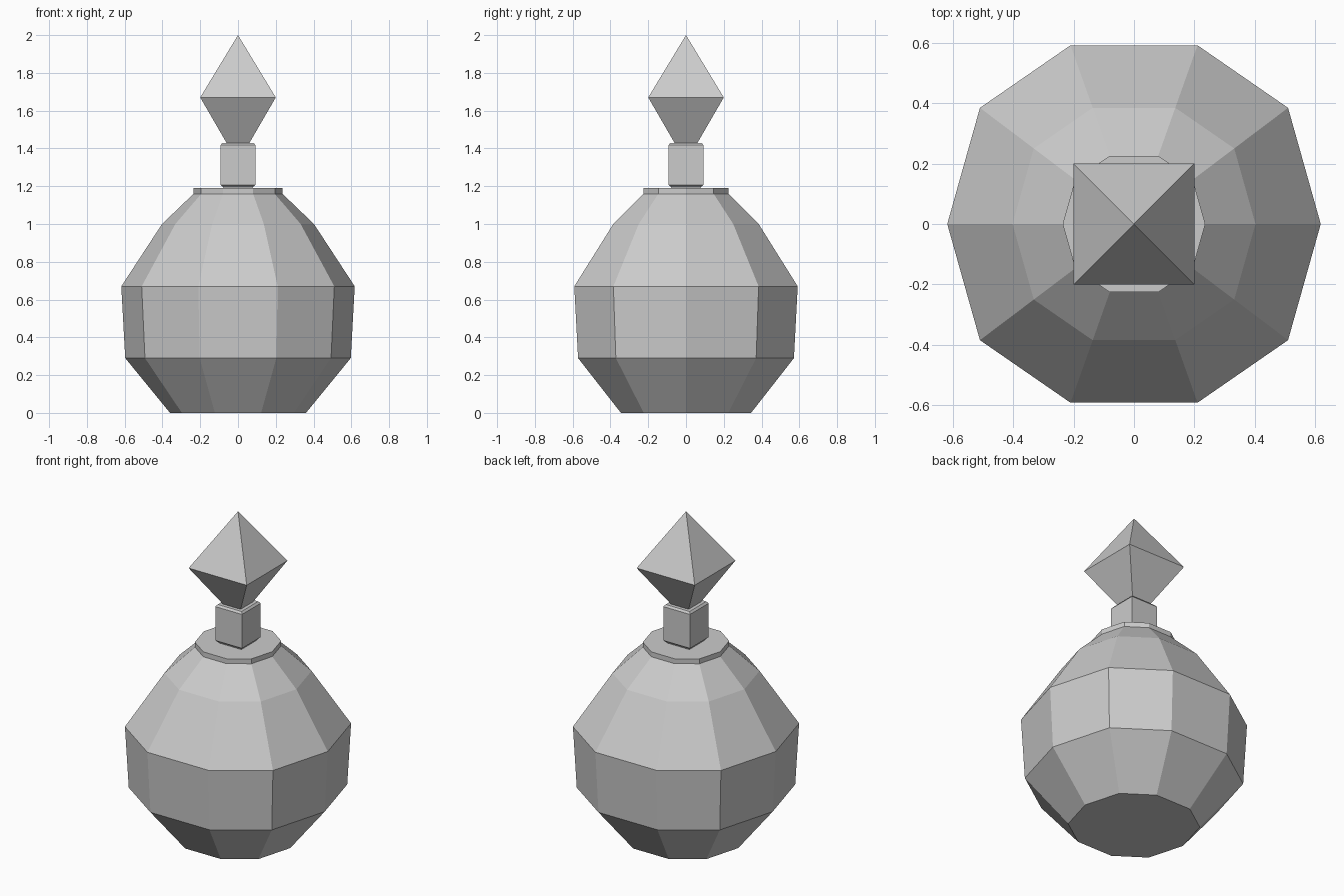
import bpy, bmesh

if "Cube" in bpy.data.objects:
    bpy.data.objects.remove(bpy.data.objects["Cube"])

# Ten-sided cross-section (unit size along x) and square cross-section
quarter = [(1.0, 0.0), (0.825, 0.622), (0.34, 0.957)]
DECAGON = (quarter + [(-x, y) for x, y in reversed(quarter)]
           + [(-x, -y) for x, y in quarter[1:]]
           + [(x, -y) for x, y in reversed(quarter[1:])])
SQUARE = [(1, -1), (1, 1), (-1, 1), (-1, -1)]


def loft(name, section, profile):
    """Stack scaled copies of a section along z; size 0 makes a point."""
    bm = bmesh.new()
    rings = []
    for r, z in profile:
        pts = section if r > 0 else [(0, 0)]
        rings.append([bm.verts.new((x * r, y * r, z)) for x, y in pts])
    n = len(section)
    for a, b in zip(rings, rings[1:]):
        for i in range(n):
            j = (i + 1) % n
            if len(b) == 1:
                bm.faces.new((a[i], a[j], b[0]))
            else:
                bm.faces.new((a[i], a[j], b[j], b[i]))
    for ring in (rings[0], rings[-1]):
        if len(ring) > 1:
            bm.faces.new(ring)
    bmesh.ops.recalc_face_normals(bm, faces=bm.faces)
    mesh = bpy.data.meshes.new(name)
    bm.to_mesh(mesh)
    bm.free()
    obj = bpy.data.objects.new(name, mesh)
    bpy.context.collection.objects.link(obj)
    return obj


# Faceted round body with a thin collar on top
loft("bottle_body", DECAGON,
     [(0.36, 0), (0.597, 0.29), (0.618, 0.67), (0.402, 1.0), (0.225, 1.17)])
loft("collar", DECAGON, [(0.236, 1.153), (0.236, 1.19)])

# Square neck with chamfered ends
loft("neck", SQUARE,
     [(0.075, 1.185), (0.08, 1.197), (0.092, 1.207), (0.092, 1.418), (0.082, 1.43)])

# Pointed diamond stopper
loft("stopper", SQUARE, [(0.058, 1.425), (0.2, 1.67), (0, 2.0)])
